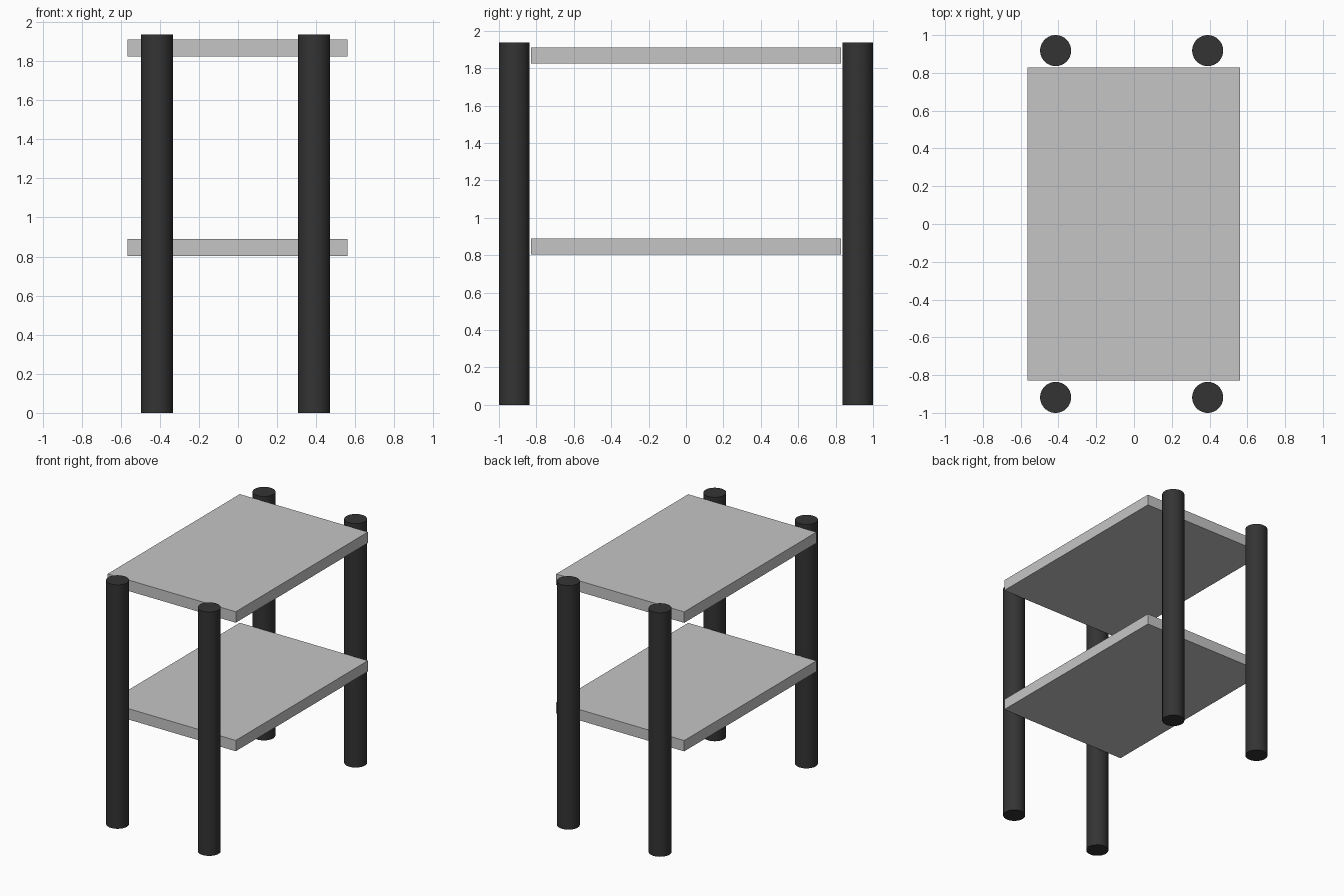
import bpy

if "Cube" in bpy.data.objects:
    bpy.data.objects.remove(bpy.data.objects["Cube"])

def material(name, v):
    m = bpy.data.materials.new(name)
    m.diffuse_color = (v, v, v, 1)
    m.use_nodes = True
    m.node_tree.nodes["Principled BSDF"].inputs["Base Color"].default_value = m.diffuse_color
    return m

light_grey = material("light grey", 0.56)
charcoal = material("charcoal", 0.034)

# Two flat shelves
def shelf(name, z0, z1):
    bpy.ops.mesh.primitive_cube_add(size=1, location=(-0.002, 0, (z0 + z1) / 2))
    ob = bpy.context.object
    ob.name = name
    ob.scale = (1.125, 1.657, z1 - z0)
    bpy.ops.object.transform_apply(location=False, rotation=False, scale=True)
    ob.data.materials.append(light_grey)

shelf("lower_shelf", 0.804, 0.89)
shelf("upper_shelf", 1.824, 1.911)

# Four round legs standing just outside the shelf ends
HEIGHT = 1.936
for side, x in (("left", -0.415), ("right", 0.39)):
    for end, y in (("front", -0.918), ("back", 0.918)):
        bpy.ops.mesh.primitive_cylinder_add(vertices=64, radius=0.082, depth=HEIGHT,
                                            location=(x, y, HEIGHT / 2))
        leg = bpy.context.object
        leg.name = f"{end}_{side}_leg"
        leg.data.materials.append(charcoal)
        bpy.ops.object.shade_smooth_by_angle()
